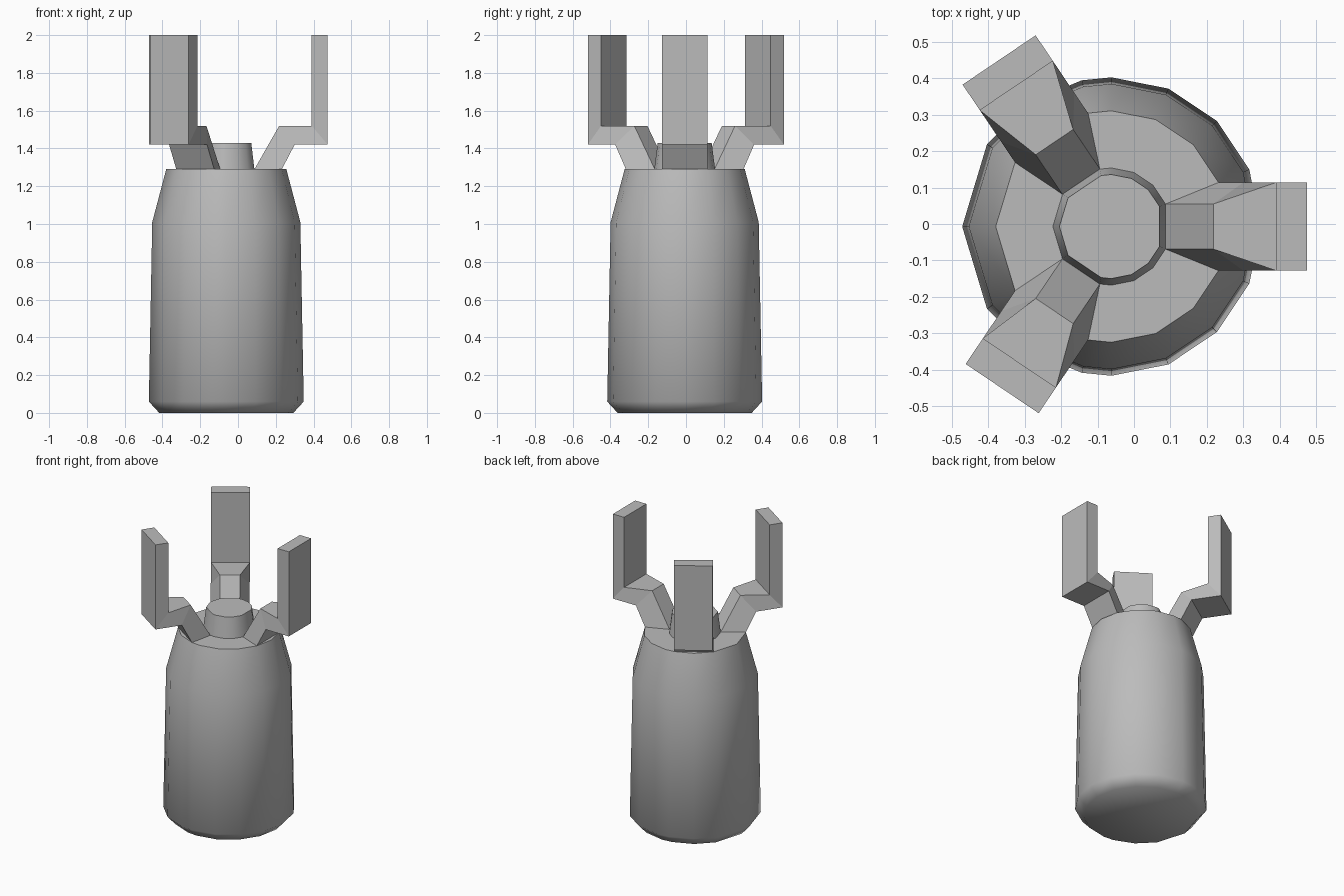
import bpy, bmesh, math
from mathutils import Vector, Matrix

if "Cube" in bpy.data.objects:
    bpy.data.objects.remove(bpy.data.objects["Cube"])

AXIS = Vector((-0.062, -0.007, 0))      # centre line of the canister
ARM_ANGLES = (0, 124, -124)

grey = bpy.data.materials.new("plain grey")
grey.diffuse_color = (0.5, 0.5, 0.5, 1)
grey.use_nodes = True
grey.node_tree.nodes["Principled BSDF"].inputs["Base Color"].default_value = grey.diffuse_color


def loft(name, rings, cap_start=True, smooth=None):
    """Skin a series of matching closed rings, and cap the ends."""
    bm = bmesh.new()
    vs = [[bm.verts.new(p) for p in ring] for ring in rings]
    for a, b in zip(vs, vs[1:]):
        n = len(a)
        for i in range(n):
            j = (i + 1) % n
            bm.faces.new((a[i], a[j], b[j], b[i]))
    if cap_start:
        bm.faces.new(vs[0][::-1])
    bm.faces.new(vs[-1])
    bmesh.ops.recalc_face_normals(bm, faces=bm.faces)
    mesh = bpy.data.meshes.new(name)
    bm.to_mesh(mesh)
    bm.free()
    mesh.materials.append(grey)
    ob = bpy.data.objects.new(name, mesh)
    bpy.context.collection.objects.link(ob)
    if smooth:
        bpy.ops.object.select_all(action='DESELECT')
        ob.select_set(True)
        bpy.context.view_layer.objects.active = ob
        bpy.ops.object.shade_smooth_by_angle(angle=math.radians(smooth))
    return ob


def ring(angles, r, z):
    return [AXIS + Vector((r * math.cos(math.radians(a)),
                           r * math.sin(math.radians(a)), z)) for a in angles]


# Ring spacing lines up with the edges of the three arms
half = [22.5, 45, 67.5, 90, 101.5, 124, 146.5]
body_angles = [0] + half + [180] + [360 - a for a in reversed(half)]
neck_angles = [a for a in body_angles if a not in (0, 124, 236)]

# Canister body: (radius, height)
body_profile = [(0.355, 0), (0.41, 0.06), (0.392, 1.01), (0.318, 1.29)]
loft("canister_body", [ring(body_angles, r, z) for r, z in body_profile], smooth=55)

# Neck stub, open where it sits on the body
loft("neck", [ring(neck_angles, r, z) for r, z in [(0.161, 1.29), (0.143, 1.43)]],
     cap_start=False, smooth=50)

# Arms: (inner radius, z, half width, outer radius, z, half width)
sections = [(0.149, 1.29, 0.062, 0.294, 1.29, 0.121),
            (0.280, 1.52, 0.062, 0.362, 1.42, 0.121),
            (0.452, 1.52, 0.121, 0.537, 1.42, 0.121),
            (0.452, 2.00, 0.121, 0.537, 2.00, 0.121)]
for k, angle in enumerate(ARM_ANGLES):
    turn = Matrix.Rotation(math.radians(angle), 3, 'Z')
    reach = 0.015 if k == 1 else 0      # the rear arm is slightly longer
    rings = []
    for i, (ri, zi, wi, ro, zo, wo) in enumerate(sections):
        e = reach if i > 1 else 0
        quad = [(ri + e, -wi, zi), (ro + e, -wo, zo), (ro + e, wo, zo), (ri + e, wi, zi)]
        rings.append([AXIS + turn @ Vector(p) for p in quad])
    loft("arm_%d" % (k + 1), rings, cap_start=False)
